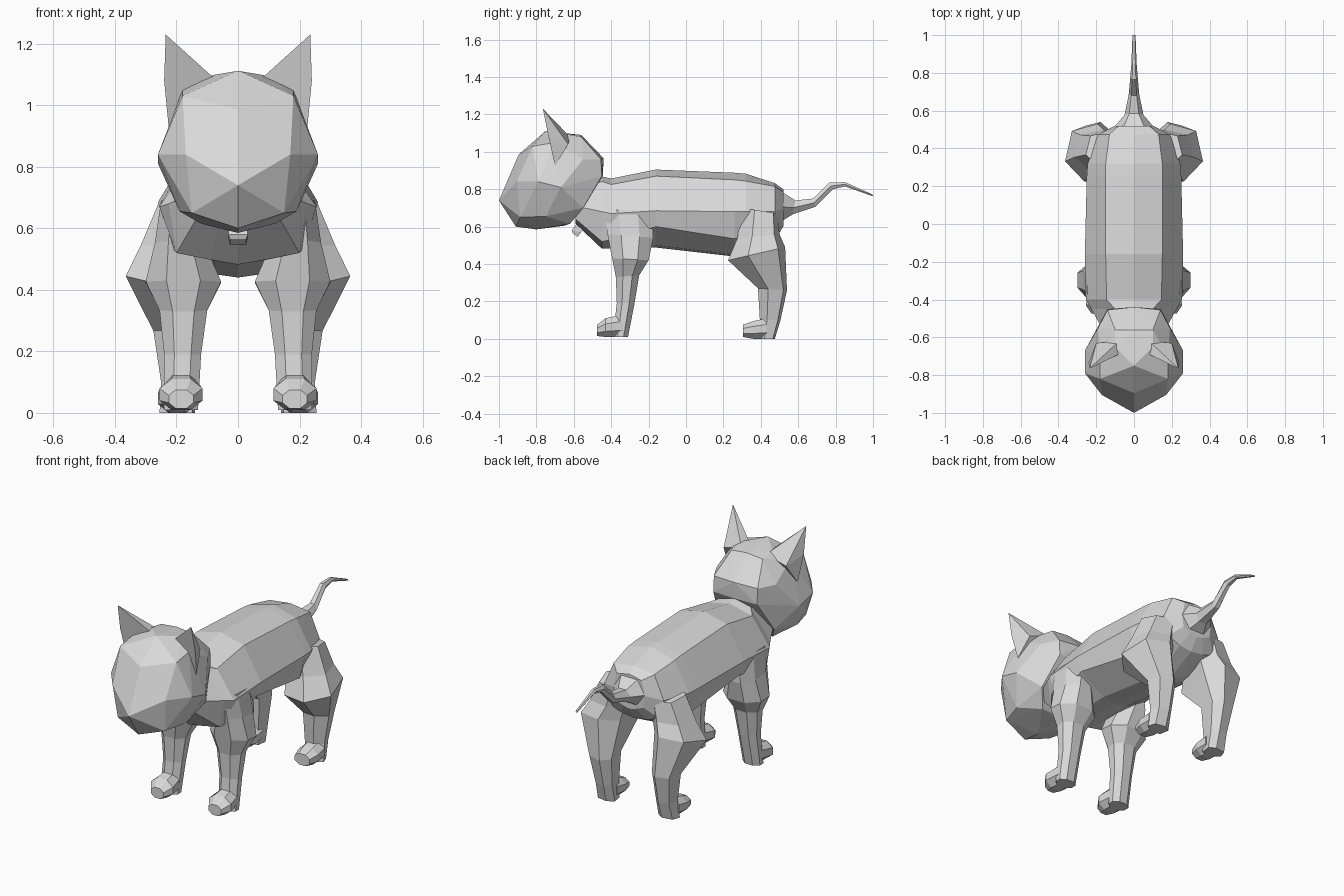
import bpy, bmesh

cube = bpy.data.objects.get("Cube")
if cube:
    bpy.data.objects.remove(cube, do_unlink=True)

# Single plain grey material
GREY = (0.7, 0.7, 0.7, 1.0)
mat = bpy.data.materials.new("plain grey")
mat.use_nodes = True
mat.diffuse_color = GREY
bsdf = next(n for n in mat.node_tree.nodes if n.type == 'BSDF_PRINCIPLED')
bsdf.inputs["Base Color"].default_value = GREY
bsdf.inputs["Roughness"].default_value = 0.8


def finish(name, bm, mirror=False):
    """Turn a bmesh into a flat-shaded object, optionally mirrored over x."""
    bmesh.ops.recalc_face_normals(bm, faces=bm.faces[:])
    me = bpy.data.meshes.new(name)
    bm.to_mesh(me)
    bm.free()
    me.materials.append(mat)
    ob = bpy.data.objects.new(name, me)
    bpy.context.scene.collection.objects.link(ob)
    if mirror:
        m = ob.modifiers.new("other side", 'MIRROR')
        m.use_mirror_merge = False


def loft(name, rings, mirror=False):
    """Skin closed rings of equal length and cap both ends."""
    bm = bmesh.new()
    vs = [[bm.verts.new(p) for p in r] for r in rings]
    n = len(vs[0])
    for a, b in zip(vs, vs[1:]):
        for i in range(n):
            j = (i + 1) % n
            bm.faces.new((a[i], a[j], b[j], b[i]))
    bm.faces.new(vs[0])
    bm.faces.new(vs[-1][::-1])
    finish(name, bm, mirror)


def hull(name, points, mirror=False):
    """Faceted convex solid around the points."""
    bm = bmesh.new()
    for p in points:
        bm.verts.new(p)
    bmesh.ops.convex_hull(bm, input=bm.verts[:])
    loose = [v for v in bm.verts if not v.link_faces]
    bmesh.ops.delete(bm, geom=loose, context='VERTS')
    finish(name, bm, mirror)


# Sections in the unit square: eight-sided, and an uneven six-sided hind leg
OCT = [(1, -.4), (1, .4), (.45, 1), (-.45, 1), (-1, .4), (-1, -.4), (-.45, -1), (.45, -1)]
HIND = [(1, -.3), (.72, .75), (-.35, 1), (-1, .45), (-.85, -.9), (.2, -1)]


def leg_ring(shape, x0, x1, yf, zf, yb, zb):
    """Section across a leg, tilted between its front and back heights."""
    ring = []
    for u, v in shape:
        t = (v + 1) / 2
        ring.append(((x0 + x1) / 2 + u * (x1 - x0) / 2, yf + t * (yb - yf), zf + t * (zb - zf)))
    return ring


def front_ring(x0, x1, z0, z1, y):
    """Upright section facing along y."""
    return [((x0 + x1) / 2 + u * (x1 - x0) / 2, y, (z0 + z1) / 2 + v * (z1 - z0) / 2)
            for u, v in OCT]


# Torso: (y, half section from spine to belly)
sections = [
    (-.59, [(0, .80), (.09, .78), (.15, .71), (.13, .64), (.06, .62), (0, .615)]),
    (-.45, [(0, .868), (.10, .842), (.225, .68), (.20, .52), (.09, .498), (0, .482)]),
    (-.40, [(0, .857), (.145, .825), (.255, .67), (.21, .53), (.08, .495), (0, .484)]),
    (-.16, [(0, .905), (.15, .87), (.26, .685), (.235, .60), (.08, .50), (0, .488)]),
    (.26, [(0, .888), (.15, .85), (.25, .68), (.21, .535), (.07, .45), (0, .44)]),
    (.32, [(0, .883), (.15, .843), (.245, .68), (.19, .54), (.07, .46), (0, .452)]),
    (.475, [(0, .832), (.13, .815), (.19, .68), (.16, .57), (.08, .54), (0, .53)]),
    (.52, [(0, .80), (.08, .785), (.10, .70), (.09, .63), (.04, .61), (0, .60)]),
]
loft("torso", [[(x, y, z) for x, z in h] + [(-x, y, z) for x, z in h[-2:0:-1]]
               for y, h in sections])

# Head: right half of the points is mirrored before hulling
head = [(0, -1, .74), (0, -.895, .985), (.17, -.905, .84), (0, -.91, .60), (.15, -.885, .65),
        (0, -.80, .585), (.19, -.75, .655), (.26, -.79, .84), (.26, -.67, .81),
        (.18, -.82, 1.03), (.18, -.70, 1.05), (0, -.75, 1.112), (.10, -.65, 1.095),
        (0, -.56, 1.09), (.10, -.56, 1.08), (.19, -.55, .96), (.14, -.455, .96),
        (.14, -.45, .87), (0, -.44, .965), (0, -.445, .87), (.18, -.55, .70),
        (.12, -.62, .615), (0, -.65, .605)]
hull("head", head + [(-x, y, z) for x, y, z in head if x])

# Ears
hull("ears", [(.235, -.765, 1.23), (.08, -.69, 1.09), (.225, -.70, .925), (.24, -.735, 1.08),
              (.08, -.62, 1.08), (.20, -.63, 1.04)], mirror=True)

# Front legs and paws: top ring sits inside the torso
loft("front_legs", [leg_ring(OCT, *r) for r in [
    (.12, .25, -.44, .69, -.18, .69),
    (.11, .27, -.42, .56, -.175, .54),
    (.055, .30, -.395, .43, -.20, .42),
    (.10, .255, -.375, .33, -.25, .34),
    (.12, .24, -.37, .19, -.275, .19),
    (.13, .24, -.39, .01, -.31, .01)]], mirror=True)
loft("front_paws", [front_ring(*r) for r in [
    (.13, .24, .01, .13, -.34),
    (.115, .255, .01, .11, -.43),
    (.145, .225, .015, .075, -.475)]], mirror=True)

# Rear legs and paws: thighs grow out of the torso sides
loft("rear_legs", [leg_ring(HIND, *r) for r in [
    (.08, .255, .30, .70, .49, .67),
    (.09, .315, .275, .54, .50, .56),
    (.11, .365, .225, .42, .53, .49),
    (.13, .275, .385, .27, .54, .26),
    (.14, .25, .395, .10, .505, .10),
    (.14, .255, .39, .0, .475, .0)]], mirror=True)
loft("rear_paws", [front_ring(*r) for r in [
    (.14, .255, .0, .11, .43),
    (.135, .26, .0, .095, .36),
    (.15, .245, .01, .075, .305)]], mirror=True)

# Tail: (half width, y of top, z of top, y of bottom, z of bottom)
tail = [(.13, .49, .80, .48, .61), (.05, .585, .74, .57, .665), (.028, .68, .75, .69, .705),
        (.02, .765, .835, .785, .80), (.014, .85, .838, .85, .815), (.008, .998, .772, 1, .762)]
loft("tail", [[(s * w, y, z) for s, y, z in
               [(-.5, yt, zt), (.5, yt, zt), (1, (yt + yb) / 2, (zt + zb) / 2),
                (.5, yb, zb), (-.5, yb, zb), (-1, (yt + yb) / 2, (zt + zb) / 2)]]
              for w, yt, zt, yb, zb in tail])

# Small tag hanging under the neck
loft("neck_tag", [[(-w, y0, z0), (w, y0, z0), (w, y1, z1), (-w, y1, z1)]
                  for w, y0, z0, y1, z1 in [(.028, -.575, .63, -.53, .60),
                                            (.032, -.61, .58, -.56, .57),
                                            (.026, -.605, .565, -.58, .545)]])
